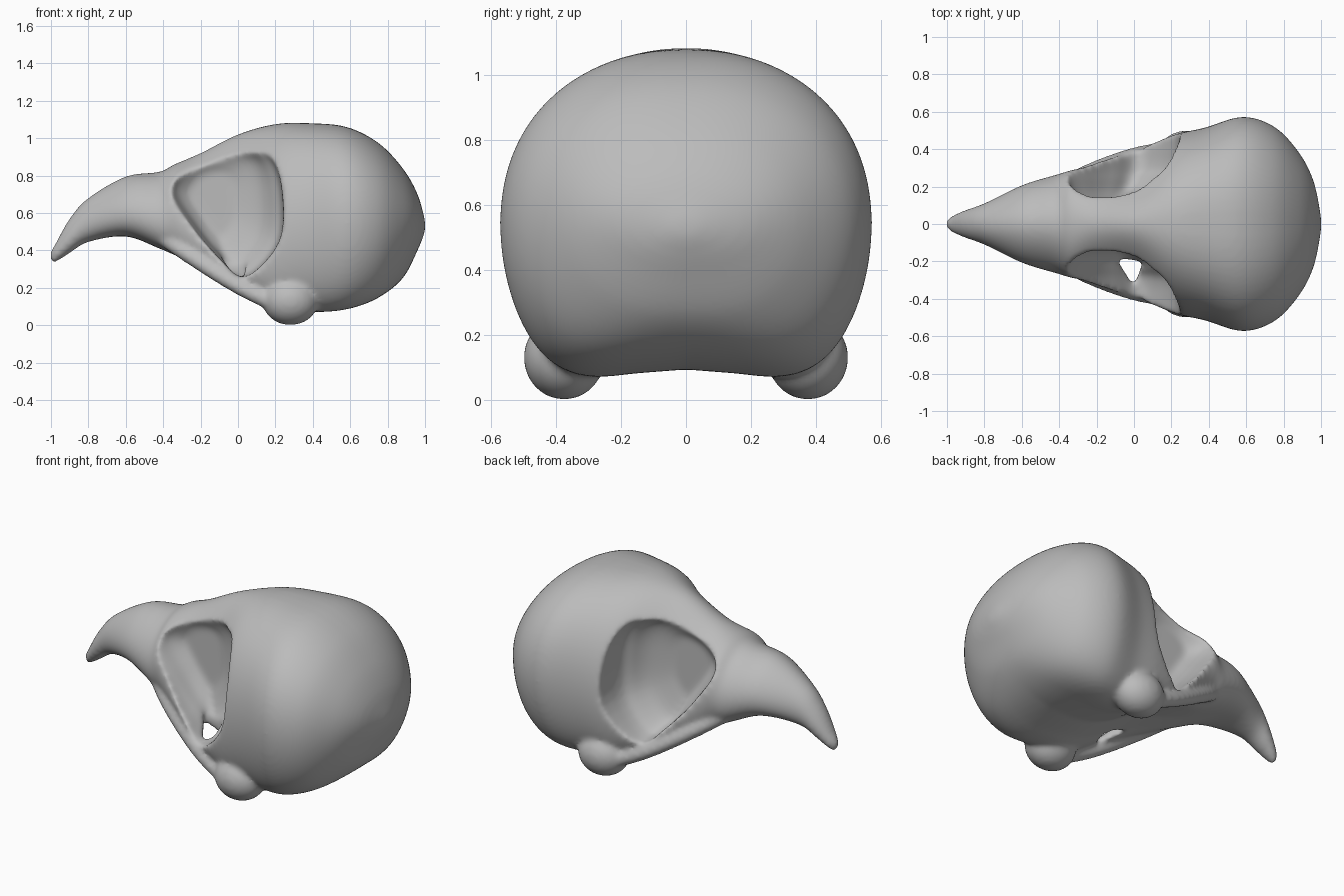
import bpy
import bmesh
from math import sin, cos, pi, copysign

default = bpy.data.objects.get("Cube")
if default:
    bpy.data.objects.remove(default, do_unlink=True)

bone = bpy.data.materials.new("bone_grey")
bone.use_nodes = True
colour = (0.5, 0.5, 0.5, 1)
bone.diffuse_color = colour
bone.node_tree.nodes["Principled BSDF"].inputs["Base Color"].default_value = colour


def spline(points, steps, closed=False):
    """Smooth a list of number tuples with a Catmull-Rom spline."""
    n = len(points)

    def pick(i):
        return points[i % n] if closed else points[max(0, min(n - 1, i))]

    out = []
    for i in range(n if closed else n - 1):
        quads = list(zip(pick(i - 1), pick(i), pick(i + 1), pick(i + 2)))
        for k in range(steps):
            t = k / steps
            out.append([
                b + t * ((c - a) + t * ((2 * a - 5 * b + 4 * c - d)
                + t * (3 * b - a - 3 * c + d))) / 2
                for a, b, c, d in quads])
    if not closed:
        out.append(list(points[-1]))
    return out


def loft(name, rings):
    """Skin a list of equal rings and close both ends."""
    bm = bmesh.new()
    loops = [[bm.verts.new(p) for p in ring] for ring in rings]
    for low, high in zip(loops, loops[1:]):
        for i in range(len(low)):
            bm.faces.new((low[i - 1], low[i], high[i], high[i - 1]))
    bm.faces.new(loops[0])
    bm.faces.new(loops[-1])
    bmesh.ops.recalc_face_normals(bm, faces=bm.faces[:])
    mesh = bpy.data.meshes.new(name)
    bm.to_mesh(mesh)
    bm.free()
    ob = bpy.data.objects.new(name, mesh)
    bpy.context.collection.objects.link(ob)
    return ob


def activate(ob):
    bpy.ops.object.select_all(action="DESELECT")
    ob.select_set(True)
    bpy.context.view_layer.objects.active = ob


def cut(target, cutter):
    cutter.hide_render = True
    mod = target.modifiers.new("cut", "BOOLEAN")
    mod.operation = "DIFFERENCE"
    mod.solver = "EXACT"
    mod.object = cutter
    activate(target)
    bpy.ops.object.modifier_apply(modifier=mod.name)
    bpy.data.objects.remove(cutter, do_unlink=True)


def section(x, top, bottom, upper, lower, crown, base, arch, count=72):
    """Skull cross-section: squarer where crown or base is small, arched below."""
    ring = []
    for k in range(count):
        t = 2 * pi * k / count
        down = (1 - cos(t)) / 2
        width = upper + (lower - upper) * down
        s = sin(t)
        y = copysign(width * abs(s) ** (crown + (base - crown) * down), s)
        z = (top + bottom) / 2 + (top - bottom) / 2 * cos(t)
        z += arch * max(0, -cos(t)) * max(0, 1 - (y / lower) ** 2) ** 2
        ring.append((x, y, z))
    return ring


# Beak, forehead and braincase:
# x, top, bottom, upper and lower width, crown and base power, arch
stations = [
    (-1.005, .39, .355, .01, .01, 1, 1, 0),
    (-.98, .43, .335, .04, .04, 1, 1, 0),
    (-.9, .57, .385, .07, .08, 1, 1, 0),
    (-.8, .68, .445, .1, .12, 1, .9, 0),
    (-.6, .795, .475, .15, .25, 1, .7, 0),
    (-.42, .82, .4, .2, .31, 1, .6, .01),
    (-.34, .86, .35, .26, .31, 1, .55, .03),
    (-.2, .92, .275, .2, .41, 1, .5, .06),
    (0, 1.02, .155, .22, .53, .95, .45, .12),
    (.2, 1.075, .03, .41, .53, .9, .45, .13),
    (.38, 1.08, .0, .5, .53, .83, .5, .1),
    (.58, 1.06, .03, .57, .575, .83, .5, .07),
    (.75, .975, .11, .52, .52, .85, .58, .04),
    (.88, .84, .25, .39, .38, .9, .75, 0),
    (.96, .7, .4, .24, .22, 1, 1, 0),
    (1, .56, .5, .04, .04, 1, 1, 0),
]
skull = loft("skull", [section(*s) for s in spline(stations, 6)])

# Eye sockets: teardrop outline that narrows towards the middle wall
outline = spline([
    (-.38, .73), (-.3, .87), (-.15, .945), (.05, .965), (.18, .9),
    (.235, .72), (.22, .45), (.04, .26), (-.1, .36), (-.25, .53)], 5, True)
layers = spline([(.12, .4, .48), (.17, .7, .8), (.24, .87, .92),
                 (.34, .99, 1), (.75, 1, 1)], 4)
hub_x, hub_z = -.18, .68
for side in (-1, 1):
    rings = [[(hub_x + (x - hub_x) * sx, side * y, hub_z + (z - hub_z) * sz)
              for x, z in outline] for y, sx, sz in layers]
    cut(skull, loft("socket_cutter", rings))

# Gap in the floor of the right socket
gap = [(-.1, -.18), (.05, -.2), (0, -.33)]
cut(skull, loft("gap_cutter", [[(x, y, z) for x, y in gap] for z in (-.2, .5)]))

# Cheek bars sunk into the lower rim, and blunt jaw joint knobs
parts = [skull]
for side in (-1, 1):
    curve = bpy.data.curves.new("cheek_bar", "CURVE")
    curve.dimensions = "3D"
    curve.bevel_depth = .045
    curve.use_fill_caps = True
    path = spline([(-.52, .1, .56), (-.3, .25, .4), (0, .365, .21), (.27, .41, .08)], 6)
    line = curve.splines.new("POLY")
    line.points.add(len(path) - 1)
    for point, (x, y, z) in zip(line.points, path):
        point.co = (x, side * y, z, 1)
    bar = bpy.data.objects.new("cheek_bar", curve)
    bpy.context.collection.objects.link(bar)
    activate(bar)
    bpy.ops.object.convert(target="MESH")
    parts.append(bpy.context.object)

    bpy.ops.mesh.primitive_uv_sphere_add(
        segments=32, ring_count=20, location=(.28, side * .375, .13))
    knob = bpy.context.object
    knob.name = "jaw_knob"
    knob.scale = (.15, .125, .13)
    parts.append(knob)

# Fuse everything into one rounded bone
activate(skull)
for part in parts:
    part.select_set(True)
bpy.ops.object.join()
fuse = skull.modifiers.new("fuse", "REMESH")
fuse.mode = "VOXEL"
fuse.voxel_size = .013
soften = skull.modifiers.new("soften", "SMOOTH")
soften.factor = .5
soften.iterations = 12
for name in ("fuse", "soften"):
    bpy.ops.object.modifier_apply(modifier=name)
skull.data.materials.clear()
skull.data.materials.append(bone)
bpy.ops.object.shade_smooth_by_angle(angle=.9)
